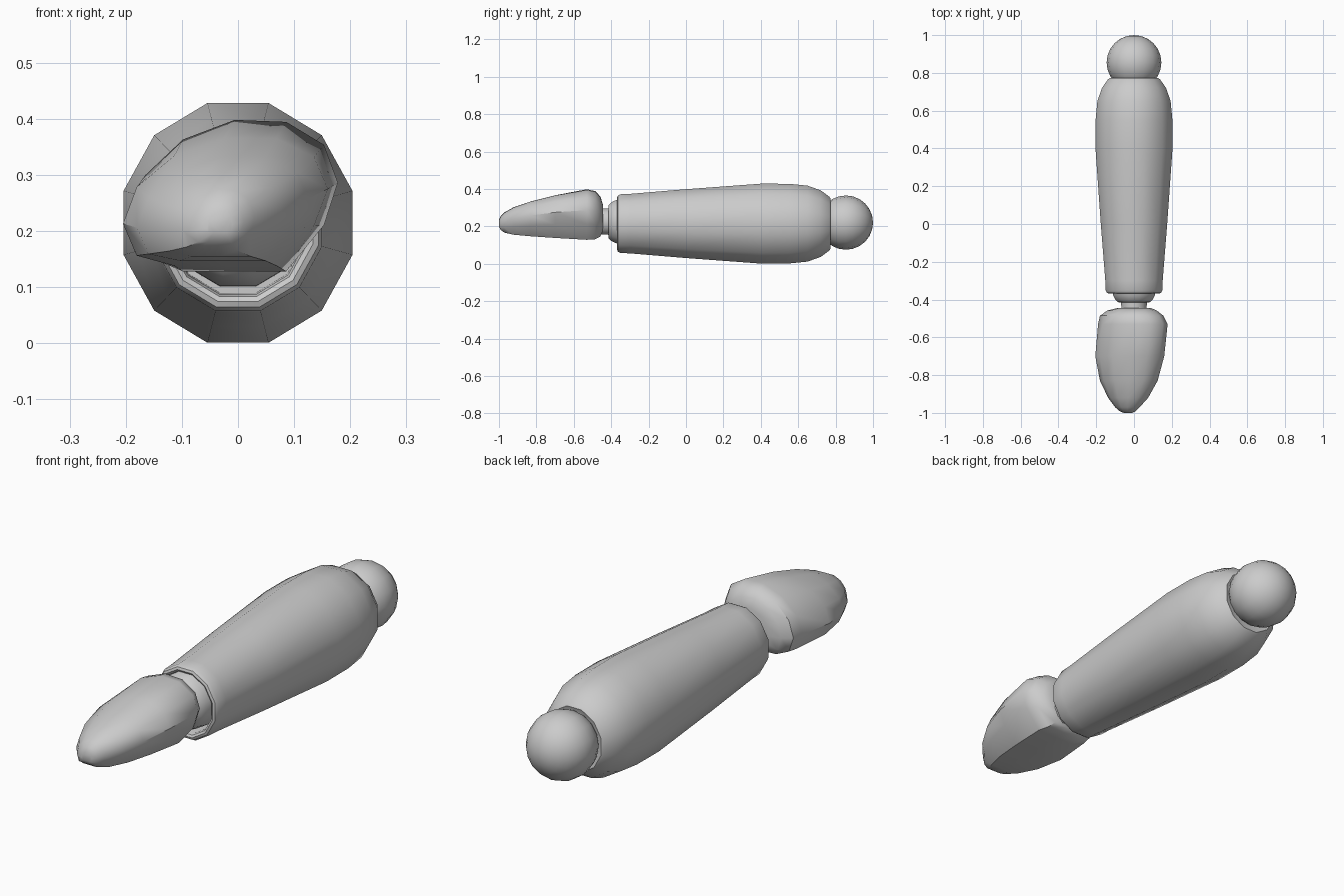
import bpy, bmesh
from math import sin, cos, pi, radians

if "Cube" in bpy.data.objects:
    bpy.data.objects.remove(bpy.data.objects["Cube"])


def loft(name, rings, caps=True, angle=35):
    """Skin a list of equal-length point rings into one smooth-shaded object."""
    bm = bmesh.new()
    loops = [[bm.verts.new(p) for p in ring] for ring in rings]
    n = len(loops[0])
    for a, b in zip(loops, loops[1:]):
        for i in range(n):
            j = (i + 1) % n
            bm.faces.new((a[i], a[j], b[j], b[i]))
    if caps:
        bm.faces.new(loops[0])
        bm.faces.new(loops[-1])
    bmesh.ops.recalc_face_normals(bm, faces=bm.faces)
    mesh = bpy.data.meshes.new(name)
    bm.to_mesh(mesh)
    bm.free()
    ob = bpy.data.objects.new(name, mesh)
    bpy.context.collection.objects.link(ob)
    smooth(ob, angle)
    return ob


def smooth(ob, angle):
    bpy.ops.object.select_all(action='DESELECT')
    ob.select_set(True)
    bpy.context.view_layer.objects.active = ob
    bpy.ops.object.shade_smooth_by_angle(angle=radians(angle))


def tube(name, profile, zc, squash=1.0, sides=12):
    """Turn a (y, radius) profile around the y axis; radius is to the flats."""
    rings = []
    for y, r in profile:
        r /= cos(pi / sides)
        angles = [(i + 0.5) * 2 * pi / sides for i in range(sides)]
        rings.append([(r * squash * cos(a), y, zc + r * sin(a)) for a in angles])
    return loft(name, rings)


# Shin sleeve: recessed ankle opening, rolled lip, widening calf, rounded knee end
tube("shin_sleeve", [
    (-0.25, 0.125), (-0.35, 0.127), (-0.362, 0.131), (-0.368, 0.140),
    (-0.364, 0.150), (-0.35, 0.157), (-0.30, 0.159), (0.0, 0.184),
    (0.40, 0.2135), (0.55, 0.2130), (0.65, 0.203), (0.72, 0.178),
    (0.765, 0.145), (0.772, 0.136), (0.765, 0.115)], 0.2145, 0.955)

# Ankle: narrow neck flaring into a rounded joint
tube("ankle_joint", [
    (-0.50, 0.068), (-0.415, 0.070), (-0.414, 0.088), (-0.40, 0.102),
    (-0.38, 0.113), (-0.34, 0.123), (-0.26, 0.124)], 0.225, 0.97)

# Knee ball
bpy.ops.mesh.primitive_uv_sphere_add(segments=16, ring_count=12, radius=0.145,
                                     location=(0, 0.855, 0.22),
                                     rotation=(pi / 2, 0, 0))
knee = bpy.context.object
knee.name = "knee_ball"
smooth(knee, 40)

# Foot: skewed oval sections (y, left, right, top, sole) with a flat sole
sections = [
    (-0.445, -0.09, 0.09, 0.32, 0.175), (-0.458, -0.14, 0.12, 0.36, 0.145),
    (-0.485, -0.18, 0.155, 0.388, 0.131), (-0.53, -0.19, 0.178, 0.398, 0.128),
    (-0.70, -0.205, 0.160, 0.366, 0.138), (-0.83, -0.18, 0.125, 0.333, 0.147),
    (-0.92, -0.137, 0.075, 0.303, 0.155), (-0.97, -0.10, 0.03, 0.275, 0.166),
    (-0.99, -0.077, 0.01, 0.255, 0.18), (-1.0, -0.055, -0.01, 0.235, 0.197)]
rings = []
for y, left, right, top, sole in sections:
    xc, w = (left + right) / 2, (right - left) / 2
    zc = (top + sole) / 2 - 0.008
    ring = []
    for i in range(12):
        a = i * pi / 6
        x = w * cos(a)
        z = zc + (top - zc) * sin(a) + 0.17 * x
        ring.append((xc + x, y, sole if i in (8, 9, 10) else max(z, sole)))
    rings.append(ring)
loft("foot", rings, angle=40)
